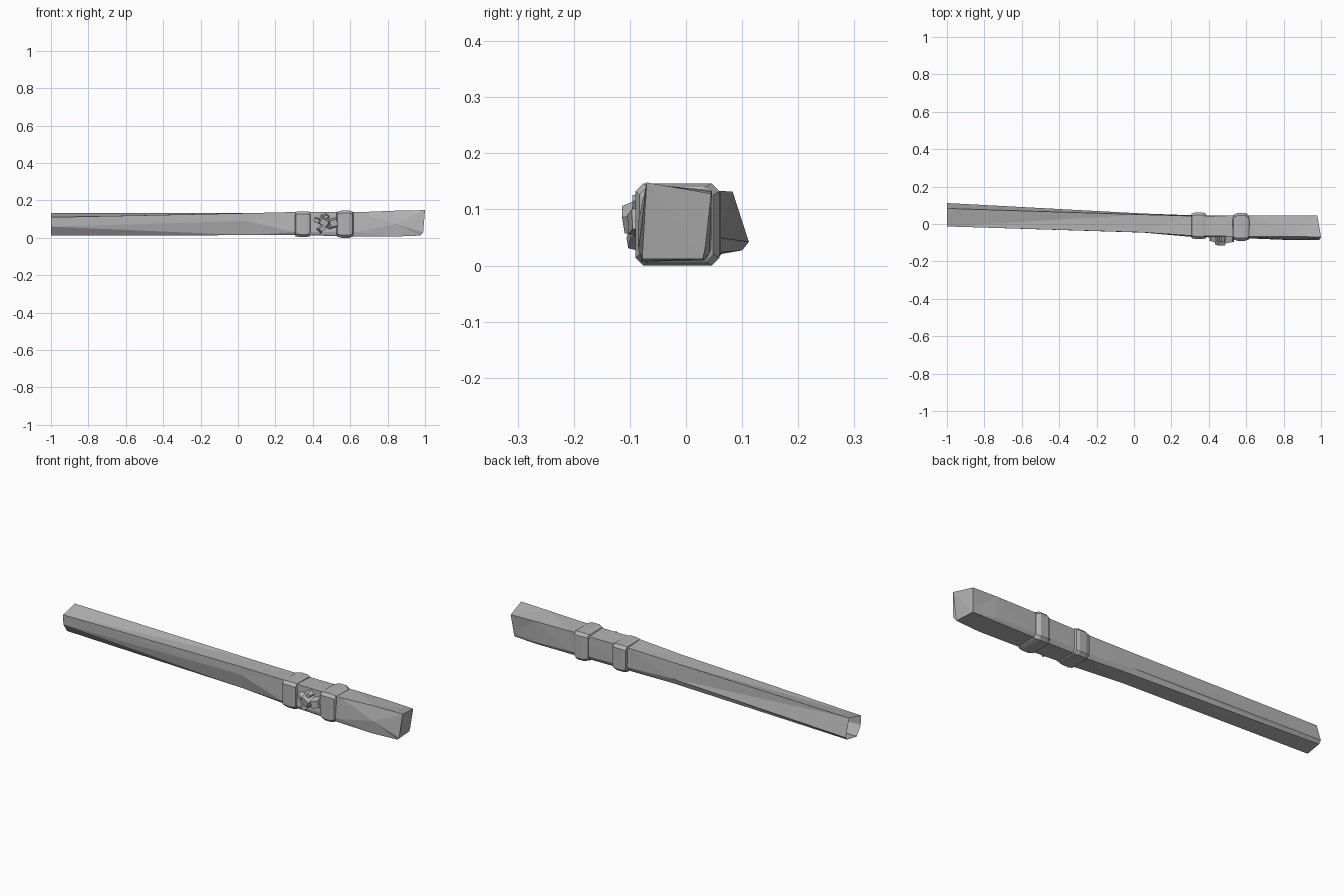
import bpy, bmesh
from mathutils import Vector, Euler

cube = bpy.data.objects.get("Cube")
if cube:
    bpy.data.objects.remove(cube, do_unlink=True)

grey = bpy.data.materials.new("weathered grey")
grey.use_nodes = True
colour = (0.45, 0.45, 0.45, 1)
grey.diffuse_color = colour
bsdf = grey.node_tree.nodes["Principled BSDF"]
bsdf.inputs["Base Color"].default_value = colour
bsdf.inputs["Roughness"].default_value = 0.9


def finish(name, bm):
    """Turn a bmesh into a flat-shaded object."""
    bmesh.ops.recalc_face_normals(bm, faces=bm.faces)
    mesh = bpy.data.meshes.new(name)
    bm.to_mesh(mesh)
    bm.free()
    mesh.materials.append(grey)
    obj = bpy.data.objects.new(name, mesh)
    bpy.context.collection.objects.link(obj)
    return obj


def loft(name, rings, cap_start=False, cap_end=False):
    """Skin a list of cross-sections with triangulated facets."""
    bm = bmesh.new()
    loops = [[bm.verts.new(p) for p in ring] for ring in rings]
    for a, b in zip(loops, loops[1:]):
        for i in range(len(a)):
            j = (i + 1) % len(a)
            bm.faces.new((a[i], a[j], b[j], b[i]))
    if cap_start:
        bm.faces.new(loops[0])
    if cap_end:
        bm.faces.new(loops[-1])
    bmesh.ops.triangulate(bm, faces=bm.faces[:])
    return finish(name, bm)


# Twisted beam: x, then (y, z) of top front, top back, back low,
# bottom back, bottom front and front low corners; hollow at the -x end
stations = [
    (-1.0, (-.013, .11), (.083, .132), (.112, .042), (.1, .027), (.02, .013), (-.012, .06)),
    (0.05, (-.045, .132), (.05, .133), (.056, .05), (.046, .022), (-.03, .014), (-.046, .09)),
    (0.3, (-.062, .138), (.043, .134), (.047, .035), (.036, .014), (-.058, .014), (-.068, .03)),
    (0.64, (-.068, .137), (.045, .134), (.045, .03), (.035, .01), (-.073, .008), (-.078, .03)),
    (0.84, (-.066, .145), (.046, .132), (.042, .022), (.034, .009), (-.08, .007), (-.086, .075)),
]
rings = [[Vector((x, y, z)) for y, z in pts] for x, *pts in stations]
rings.append([Vector(p) for p in (
    (1.0, -.07, .148), (.98, .045, .128), (.97, .034, .03),
    (.968, .03, .012), (.975, -.078, .012), (.99, -.085, .028))])
loft("wooden_beam", rings, cap_end=True)


def band(name, x0, x1, front, back, low, high, taper):
    """Strap around the beam: chamfered rectangle, narrower at its rims."""
    sections = []
    for x, inset in ((x0, .022), (x0 + .004, taper), (x0 + (x1 - x0) * .3, 0),
                     (x1 - (x1 - x0) * .25, 0), (x1 - .004, taper), (x1, .022)):
        f, b, l, h = front + inset * .6, back - inset, low + inset * .5, high - inset * .5
        c = .014
        outline = ((f + c, l), (b - c, l), (b, l + c), (b, h - c),
                   (b - c, h), (f + c, h), (f, h - c), (f, l + c))
        sections.append([Vector((x, y, z)) for y, z in outline])
    loft(name, sections, True, True)


band("inner_band", .305, .388, -.08, .062, .005, .142, .006)
band("outer_band", .527, .617, -.09, .06, 0, .146, .012)


def lump(name, centre, size, turn):
    """Angular tapered chunk of the knotted tie."""
    bm = bmesh.new()
    bmesh.ops.create_cube(bm, size=1)
    for v in bm.verts:
        if v.co.y < 0:
            v.co.x *= .65
            v.co.z *= .65
        v.co = Vector(a * b for a, b in zip(v.co, size))
        v.co.rotate(Euler(turn))
        v.co += Vector(centre)
    return finish(name, bm)


# Knotted tie between the two bands on the front
lump("knot_centre", (.462, -.087, .085), (.065, .05, .05), (.15, .5, 0))
lump("knot_lower_loop", (.45, -.08, .05), (.05, .045, .035), (0, -.7, .2))
lump("knot_upper_loop", (.425, -.075, .092), (.045, .04, .028), (0, .35, -.3))
lump("knot_outer_loop", (.508, -.08, .078), (.06, .04, .055), (0, -.25, .2))
lump("knot_tail", (.47, -.078, .112), (.028, .035, .03), (0, .6, 0))
